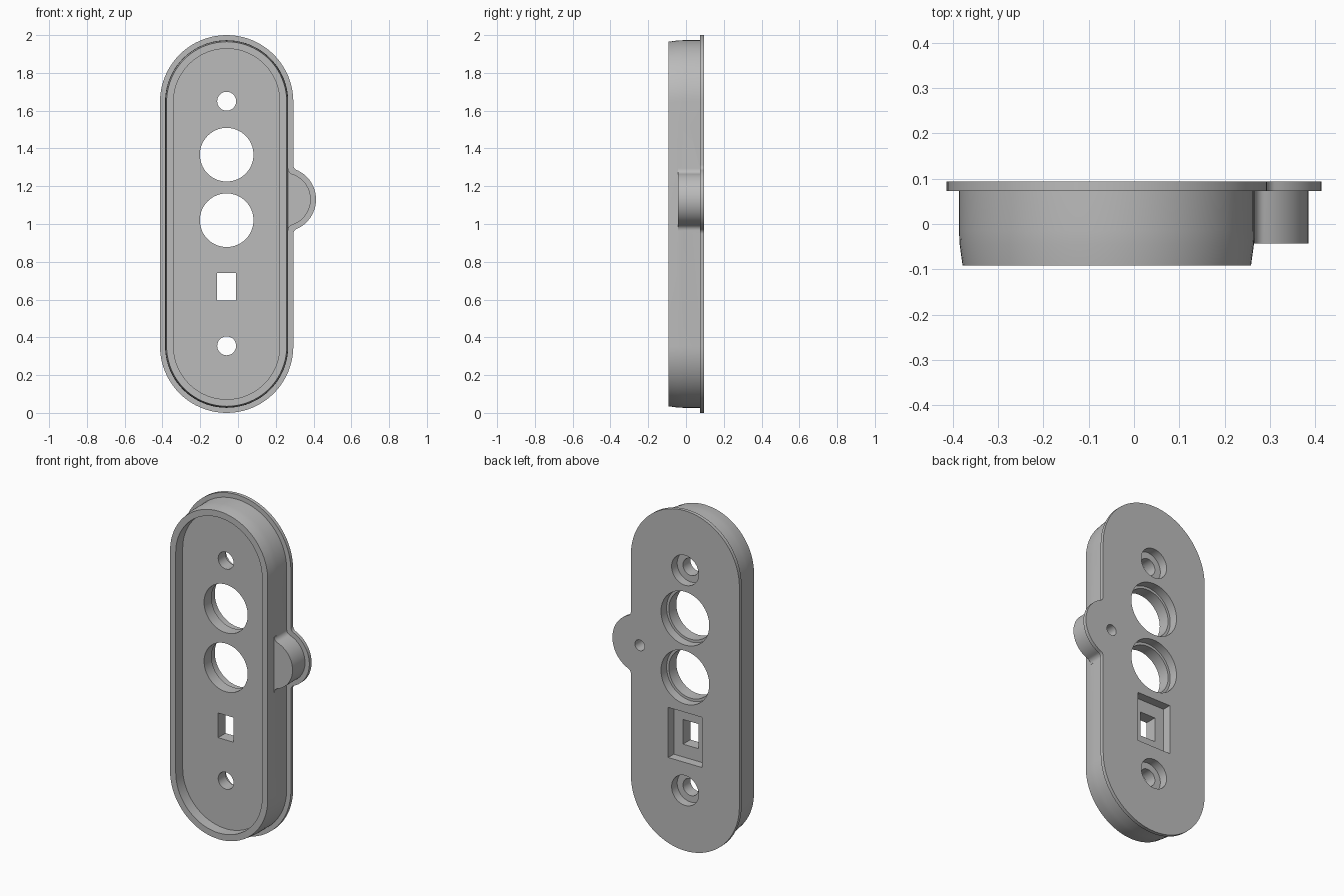
import bpy, bmesh
from math import sin, cos, pi, atan2, sqrt

cube = bpy.data.objects.get("Cube")
if cube:
    bpy.data.objects.remove(cube, do_unlink=True)

CX = -0.06                    # centre line of the plate
BACK, LEDGE = 0.094, 0.042    # back face and counterbore floor
TAB_X, TAB_Z = 0.243, 1.13    # centre of the side tab

grey = bpy.data.materials.new("plain grey")
grey.use_nodes = True
grey.diffuse_color = (0.5, 0.5, 0.5, 1)
grey.node_tree.nodes["Principled BSDF"].inputs["Base Color"].default_value = (0.5, 0.5, 0.5, 1)


def loft(name, rings):
    """Closed solid from rings of equal length, capped at both ends."""
    bm = bmesh.new()
    loops = [[bm.verts.new(p) for p in ring] for ring in rings]
    for a, b in zip(loops, loops[1:]):
        for i in range(len(a)):
            j = (i + 1) % len(a)
            bm.faces.new((a[i], a[j], b[j], b[i]))
    bm.faces.new(loops[0])
    bm.faces.new(loops[-1])
    bmesh.ops.recalc_face_normals(bm, faces=bm.faces)
    mesh = bpy.data.meshes.new(name)
    bm.to_mesh(mesh)
    bm.free()
    mesh.materials.append(grey)
    obj = bpy.data.objects.new(name, mesh)
    bpy.context.collection.objects.link(obj)
    return obj


def prism(name, outline, y0, y1):
    return loft(name, [[(x, y, z) for x, z in outline] for y in (y0, y1)])


def arc(x, z, r, a0, a1, n):
    return [(x + r * cos(a0 + (a1 - a0) * i / n), z + r * sin(a0 + (a1 - a0) * i / n))
            for i in range(n + 1)]


def stadium(r, y):
    pts = arc(CX, 1.647, r, 0, pi, 40) + arc(CX, 0.353, r, pi, 2 * pi, 40)
    return [(x, y, z) for x, z in pts]


def tab_outline(r, edge, inner, f=0.03):
    """Round lobe that flows into a straight edge through small fillets."""
    dx = edge + f - TAB_X
    dz = sqrt((r + f) ** 2 - dx ** 2)
    a = atan2(dz, dx)
    return ([(inner, TAB_Z - dz)]
            + arc(edge + f, TAB_Z - dz, f, pi, pi - a, 8)
            + arc(TAB_X, TAB_Z, r, -a, a, 32)[1:-1]
            + arc(edge + f, TAB_Z + dz, f, pi + a, pi, 8)
            + [(inner, TAB_Z + dz)])


def combine(target, other, operation):
    other.hide_render = True
    mod = target.modifiers.new(operation.lower(), "BOOLEAN")
    mod.operation, mod.solver, mod.object = operation, "EXACT", other
    bpy.context.view_layer.objects.active = target
    bpy.ops.object.modifier_apply(modifier=mod.name)
    bpy.data.objects.remove(other, do_unlink=True)


def drill(target, x, z, r, y0, y1=0.2):
    combine(target, prism("drill", arc(x, z, r, 0, 2 * pi, 64)[:-1], y0, y1), "DIFFERENCE")


def punch(target, x, z, w, h, y0, y1=0.2):
    pts = [(x + sx * w / 2, z + sz * h / 2) for sx, sz in ((-1, -1), (1, -1), (1, 1), (-1, 1))]
    combine(target, prism("punch", pts, y0, y1), "DIFFERENCE")


# Flanged plate, tapered rim and front recess as one lofted shell
profile = [(0.353, BACK), (0.353, 0.073), (0.326, 0.073), (0.326, -0.015),
           (0.3245, -0.045), (0.318, -0.092), (0.281, -0.092), (0.281, -0.027)]
plate = loft("cover_plate", [stadium(r, y) for r, y in profile])

# Side tab: flange lobe and thicker boss
combine(plate, prism("tab_flange", tab_outline(0.17, 0.293, 0.24), 0.073, BACK), "UNION")
combine(plate, prism("tab_boss", tab_outline(0.142, 0.266, 0.245), -0.043, 0.08), "UNION")

# Screw holes and large openings, each counterbored from the back
for z, r, bore in ((1.65, 0.05, 0.088), (0.355, 0.05, 0.088),
                   (1.367, 0.142, 0.157), (1.02, 0.142, 0.157)):
    drill(plate, CX, z, bore, LEDGE)
    drill(plate, CX, z, r, -0.2)

# Rectangular switch slot with a back pocket
punch(plate, CX, 0.667, 0.22, 0.295, LEDGE)
punch(plate, CX, 0.667, 0.1, 0.145, -0.2)

# Blind hole behind the tab
drill(plate, 0.235, TAB_Z, 0.032, 0.0)

# Smooth curves, sharp corners
bpy.ops.object.select_all(action="DESELECT")
plate.select_set(True)
bpy.context.view_layer.objects.active = plate
bpy.ops.object.shade_smooth_by_angle(angle=pi / 7)
